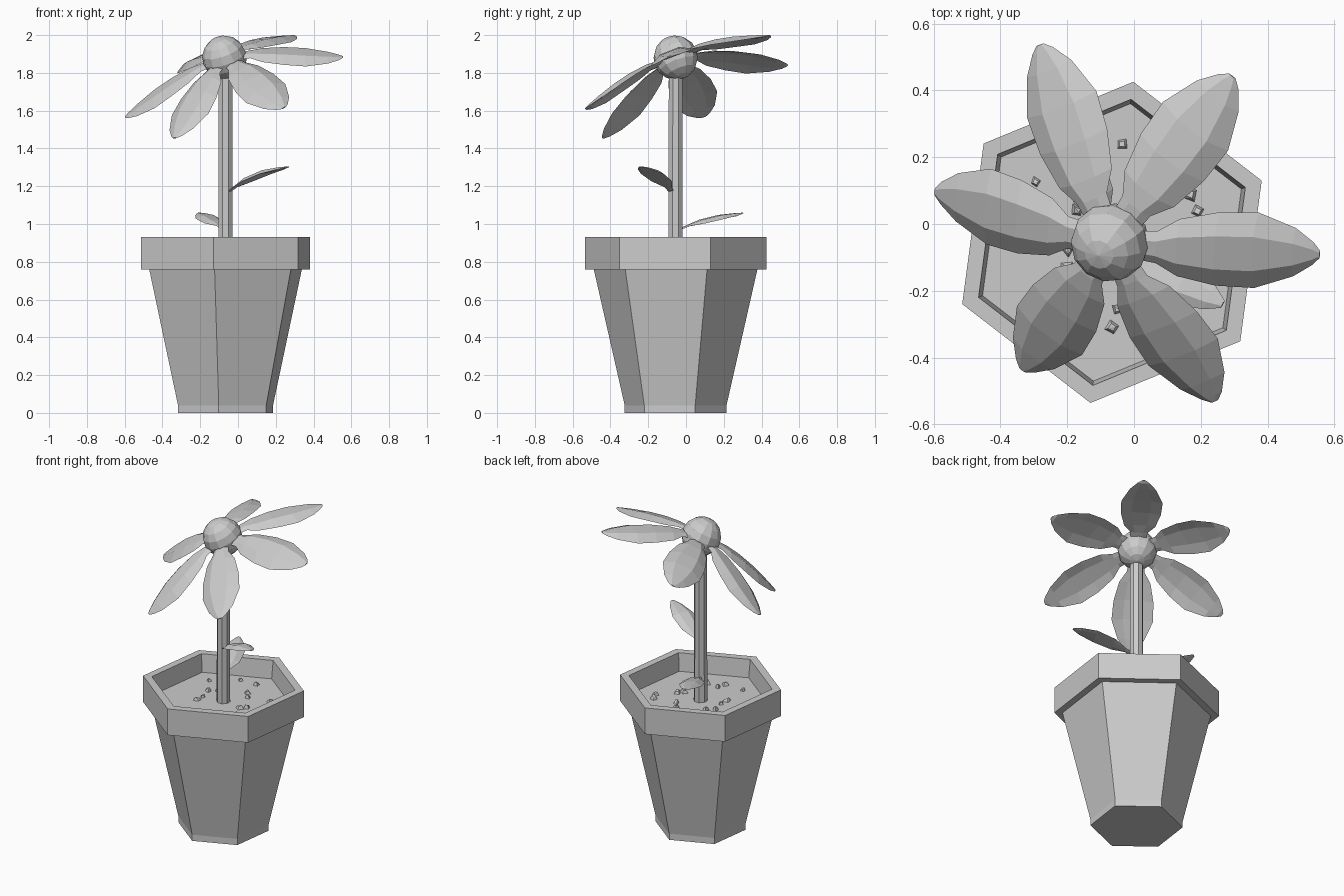
import bpy, bmesh, math, random
from mathutils import Vector, Matrix

if "Cube" in bpy.data.objects:
    bpy.data.objects.remove(bpy.data.objects["Cube"])

random.seed(4)
CX, CY = -0.066, -0.055          # pot and stem axis


def finish(name, bm):
    bmesh.ops.recalc_face_normals(bm, faces=bm.faces)
    me = bpy.data.meshes.new(name)
    bm.to_mesh(me)
    bm.free()
    ob = bpy.data.objects.new(name, me)
    bpy.context.collection.objects.link(ob)
    return ob


def loft(name, rings):
    """Skin a list of closed point rings and cap both ends."""
    bm = bmesh.new()
    rows = [[bm.verts.new(p) for p in ring] for ring in rings]
    n = len(rows[0])
    for a, b in zip(rows, rows[1:]):
        for i in range(n):
            j = (i + 1) % n
            bm.faces.new((a[i], a[j], b[j], b[i]))
    bm.faces.new(rows[0])
    bm.faces.new(rows[-1])
    return finish(name, bm)


def lathe(name, profile, sides, turn):
    angles = [turn + 2 * math.pi * i / sides for i in range(sides)]
    return loft(name, [[(CX + r * math.cos(a), CY + r * math.sin(a), z) for a in angles]
                       for r, z in profile])


# Domed blade cross-section: (across, up) in half widths, with a thin underside
SECTION = [(-1, -0.3, 0), (-0.45, 0, 0), (0.45, 0, 0), (1, -0.3, 0),
           (0.45, 0, 1), (-0.45, 0, 1)]


def blade(name, stations, side, up, thick):
    """stations: (centre, half width) along a petal or leaf."""
    loft(name, [[c + side * (u * w) + up * (h * w - t * thick * min(1, w / 0.05))
                 for u, h, t in SECTION] for c, w in stations])


# Hexagonal pot with foot, rim and hollow top
turn = math.radians(82.4)
lathe("pot", [(0.272, 0), (0.272, 0.04), (0.437, 0.76), (0.485, 0.76), (0.485, 0.93),
              (0.432, 0.93), (0.415, 0.78)], 6, turn)
lathe("soil", [(0.41, 0.77), (0.421, 0.815)], 6, turn)

# Pebbles scattered on the soil
spots = [(-0.036, 0.24), (0.167, 0.09), (-0.065, -0.31), (-0.295, 0.125)]
for i in range(14):
    a, r = i * 2.4, 0.12 + 0.2 * random.random()
    spots.append((CX + r * math.cos(a), CY + r * math.sin(a)))
for i, (x, y) in enumerate(spots):
    bm = bmesh.new()
    s = random.uniform(0.022, 0.032)
    a0 = random.uniform(0, 6)
    for k in range(4):
        a = a0 + k * math.pi / 2
        q = s * random.uniform(0.6, 1)
        bm.verts.new((x + q * math.cos(a), y + q * math.sin(a), 0.81))
        bm.verts.new((x + 0.5 * q * math.cos(a), y + 0.5 * q * math.sin(a),
                      0.82 + s * random.uniform(0.2, 0.7)))
    bmesh.ops.convex_hull(bm, input=bm.verts)
    finish(f"pebble_{i + 1}", bm)

# Stem
lathe("stem", [(0.041, 0.80), (0.039, 1.82)], 8, math.pi / 8)

# Tilted flower frame
centre = Vector((-0.072, -0.055, 1.88))
n = Vector((-0.30, -0.335, 0.892)).normalized()
e1 = Vector((0.575, -0.11, 0.20))
e1 = (e1 - n * e1.dot(n)).normalized()
e2 = n.cross(e1)

# Flower centre
bm = bmesh.new()
rot = Matrix((e1, e2, n)).transposed().to_4x4()
bmesh.ops.create_uvsphere(bm, u_segments=12, v_segments=8, radius=0.118,
                          matrix=Matrix.Translation(centre) @ rot)
finish("flower_centre", bm)

# Six drooping petals
PETAL = [(0.07, 0.045), (0.14, 0.052), (0.20, 0.092), (0.31, 0.118), (0.42, 0.122),
         (0.53, 0.078), (0.585, 0.036), (0.605, 0.012)]
for k in range(6):
    a = k * math.pi / 3
    radial = e1 * math.cos(a) + e2 * math.sin(a)
    stations = [(centre + radial * s - n * (0.167 * (max(0, s - 0.08) / 0.52) ** 1.5), w)
                for s, w in PETAL]
    blade(f"petal_{k + 1}", stations, n.cross(radial), n, 0.02)

# Two stem leaves
LEAF = [(0, 0.015), (0.15, 0.022), (0.35, 0.062), (0.65, 0.068), (0.88, 0.04), (1, 0.012)]
for name, a, b, bulge in (
        ("upper_leaf", (-0.06, -0.07, 1.165), (0.265, -0.24, 1.305), 0.035),
        ("lower_leaf", (-0.075, -0.035, 0.975), (-0.205, 0.30, 1.06), 0.02)):
    a, b = Vector(a), Vector(b)
    d = (b - a).normalized()
    side = Vector((-d.y, d.x, 0)).normalized()
    up = d.cross(side)
    blade(name, [(a.lerp(b, t) + up * (bulge * math.sin(math.pi * t)), w) for t, w in LEAF],
          side, up, 0.02)
